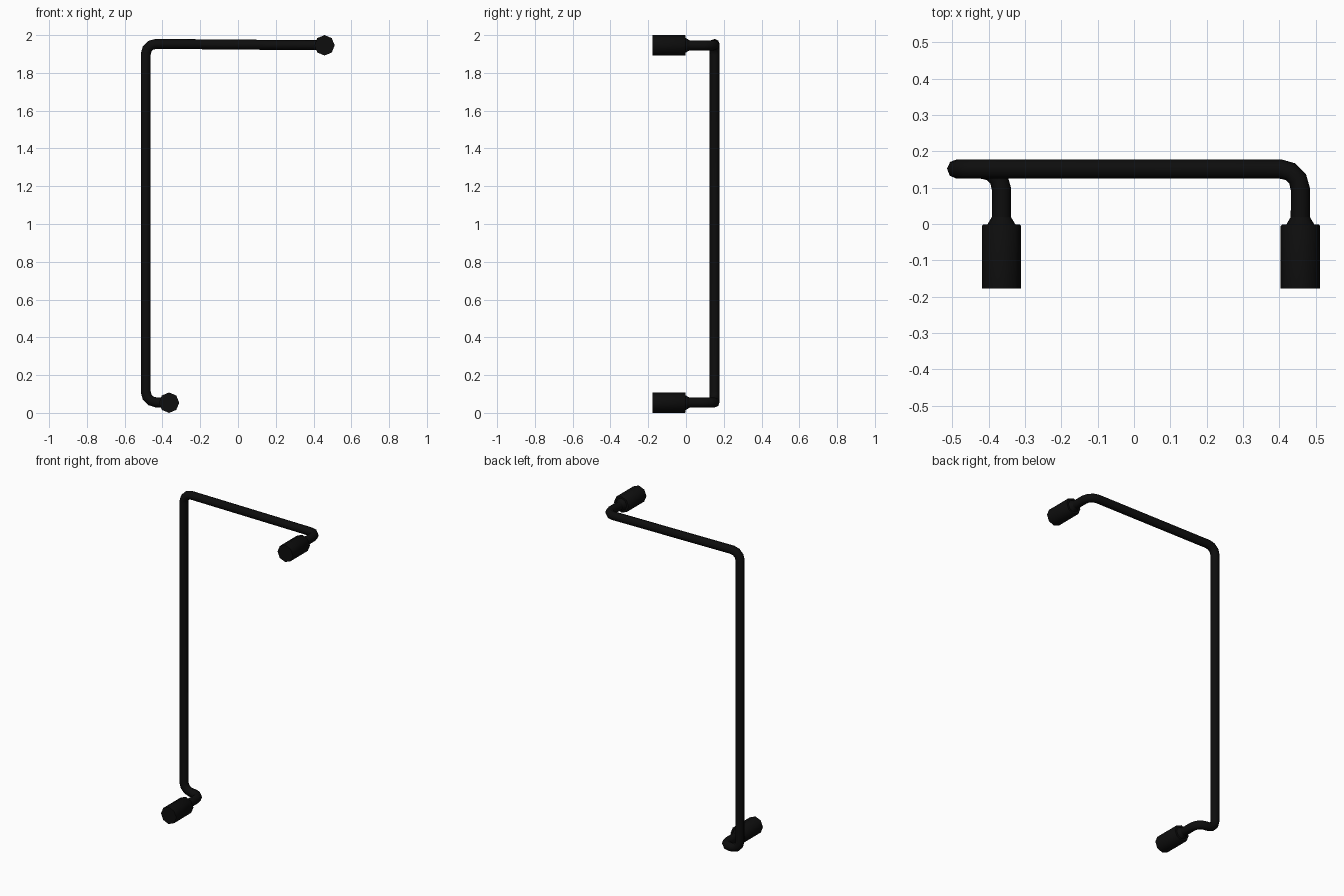
import bpy, bmesh, math
from mathutils import Vector

if "Cube" in bpy.data.objects:
    bpy.data.objects.remove(bpy.data.objects["Cube"])

black = bpy.data.materials.new("black")
black.diffuse_color = (0.004, 0.004, 0.004, 1)
black.use_nodes = True
black.node_tree.nodes["Principled BSDF"].inputs["Base Color"].default_value = black.diffuse_color
SIDES = 8
R = 0.0265


def finish(name, bm):
    bmesh.ops.recalc_face_normals(bm, faces=bm.faces[:])
    me = bpy.data.meshes.new(name)
    bm.to_mesh(me)
    bm.free()
    ob = bpy.data.objects.new(name, me)
    bpy.context.collection.objects.link(ob)
    me.materials.append(black)
    bpy.ops.object.select_all(action='DESELECT')
    ob.select_set(True)
    bpy.context.view_layer.objects.active = ob
    bpy.ops.object.shade_smooth_by_angle(angle=math.radians(46))
    return ob


def skin(bm, rings):
    # bridge consecutive rings and cap both ends
    loops = [[bm.verts.new(p) for p in ring] for ring in rings]
    for a, b in zip(loops, loops[1:]):
        for i in range(SIDES):
            j = (i + 1) % SIDES
            bm.faces.new((a[i], a[j], b[j], b[i]))
    bm.faces.new(loops[0])
    bm.faces.new(loops[-1])


def round_path(corners, radius, steps=3):
    # replace each inner corner with a short arc
    pts = [corners[0]]
    for p, c, n in zip(corners, corners[1:], corners[2:]):
        u, v = (p - c).normalized(), (n - c).normalized()
        for k in range(steps + 1):
            t = k / steps * math.pi / 2
            pts.append(c + u * radius * (1 - math.sin(t)) + v * radius * (1 - math.cos(t)))
    return pts + [corners[-1]]


# bent pipe swept along the rounded path
path = round_path([Vector(c) for c in (
    (-0.365, 0.0, 0.054), (-0.365, 0.1515, 0.054), (-0.4885, 0.1515, 0.057),
    (-0.4885, 0.1515, 1.954), (0.458, 0.1515, 1.946), (0.458, 0.0, 1.946))], 0.055)
rings = []
d = (path[1] - path[0]).normalized()
side = Vector((1, 0, 0))
for i, p in enumerate(path):
    a = path[max(i - 1, 0)]
    b = path[min(i + 1, len(path) - 1)]
    t = ((p - a).normalized() + (b - p).normalized()).normalized()
    side = d.rotation_difference(t) @ side
    side = (side - t * side.dot(t)).normalized()
    d = t
    up = t.cross(side)
    rings.append([p + R * (side * math.cos(k * math.tau / SIDES) + up * math.sin(k * math.tau / SIDES))
                  for k in range(SIDES)])
bm = bmesh.new()
skin(bm, rings)
finish("bent_pipe", bm)

# octagonal end fittings with a tapered collar: (y, radius)
profile = [(-0.178, 0.054), (-0.005, 0.054), (-0.002, 0.051), (-0.002, 0.039), (0.019, R)]
for name, x, z in (("lower_fitting", -0.365, 0.054), ("upper_fitting", 0.458, 1.946)):
    bm = bmesh.new()
    skin(bm, [[(x + r * math.cos(k * math.tau / SIDES), y, z + r * math.sin(k * math.tau / SIDES))
               for k in range(SIDES)] for y, r in profile])
    finish(name, bm)
